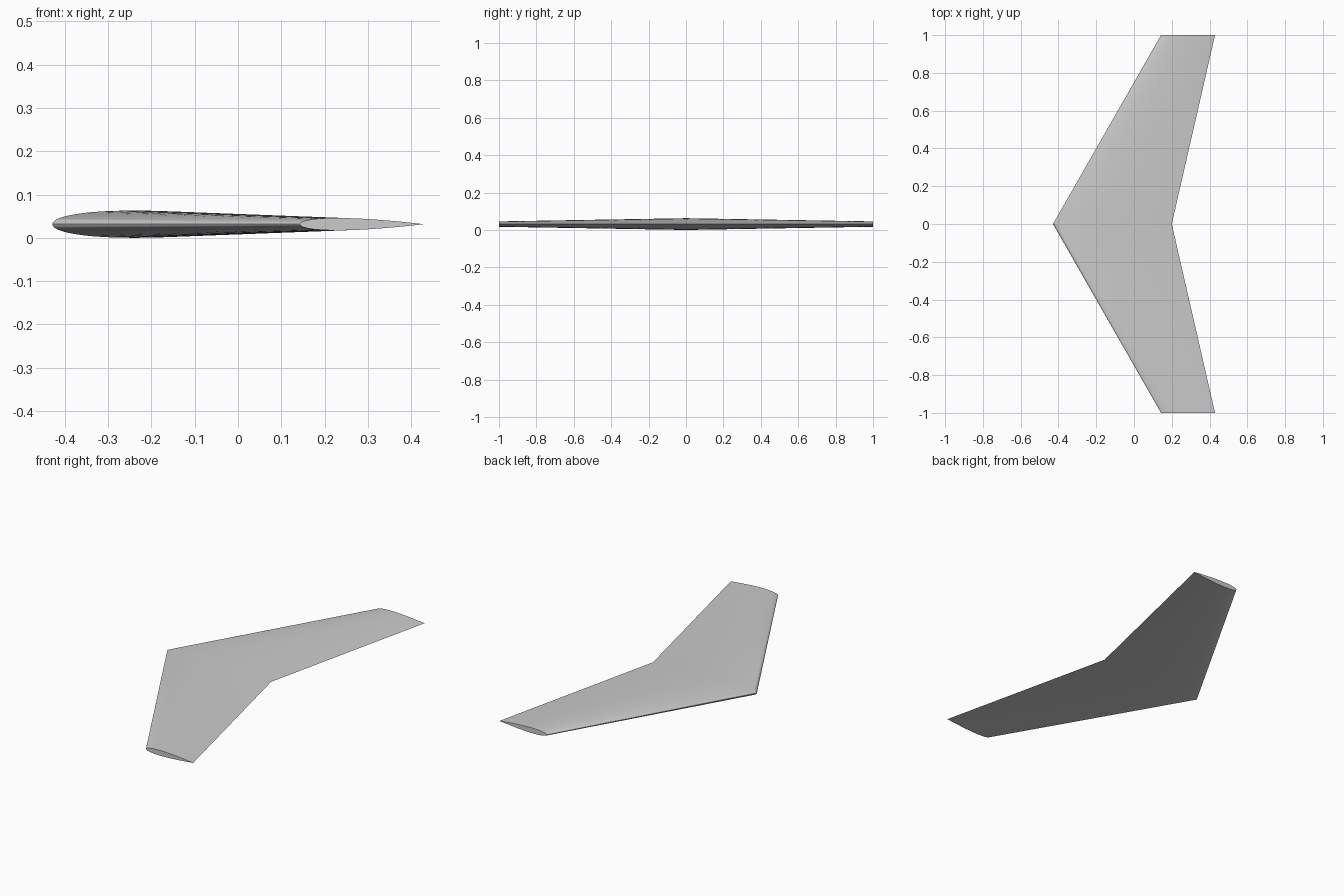
import bpy
import bmesh
import math

if "Cube" in bpy.data.objects:
    bpy.data.objects.remove(bpy.data.objects["Cube"], do_unlink=True)

mat = bpy.data.materials.new("light grey")
mat.use_nodes = True
colour = (0.6, 0.6, 0.6, 1.0)
mat.diffuse_color = colour
mat.node_tree.nodes["Principled BSDF"].inputs["Base Color"].default_value = colour

THICKNESS = 0.1
STEPS = 32
MID_Z = 0.0316


def half_thickness(t):
    """Symmetric aerofoil half thickness, closed at the trailing edge."""
    return 5 * THICKNESS * (0.2969 * math.sqrt(t) - 0.126 * t - 0.3516 * t**2
                            + 0.2843 * t**3 - 0.1036 * t**4)


def section(bm, y, lead, trail):
    """Ring of vertices running over the top and back along the underside."""
    chord = trail - lead
    ring = []
    for i in range(2 * STEPS):
        t = (1 + math.cos(math.pi * i / STEPS)) / 2
        side = 1 if i < STEPS else -1
        z = MID_Z + side * chord * half_thickness(t)
        ring.append(bm.verts.new((lead + t * chord, y, z)))
    return ring


# Swept, tapered wing: tip, root, tip
bm = bmesh.new()
rings = [section(bm, -1, 0.143, 0.429),
         section(bm, 0, -0.429, 0.2),
         section(bm, 1, 0.143, 0.429)]
for a, b in zip(rings, rings[1:]):
    for i in range(len(a)):
        j = (i + 1) % len(a)
        bm.faces.new((a[i], a[j], b[j], b[i]))

# Flat wing tip caps
bm.faces.new(rings[0])
bm.faces.new(rings[-1])
bmesh.ops.recalc_face_normals(bm, faces=bm.faces)

mesh = bpy.data.meshes.new("wing")
bm.to_mesh(mesh)
bm.free()
mesh.materials.append(mat)
wing = bpy.data.objects.new("wing", mesh)
bpy.context.collection.objects.link(wing)

bpy.ops.object.select_all(action="DESELECT")
wing.select_set(True)
bpy.context.view_layer.objects.active = wing
bpy.ops.object.shade_smooth_by_angle(angle=math.radians(30))
